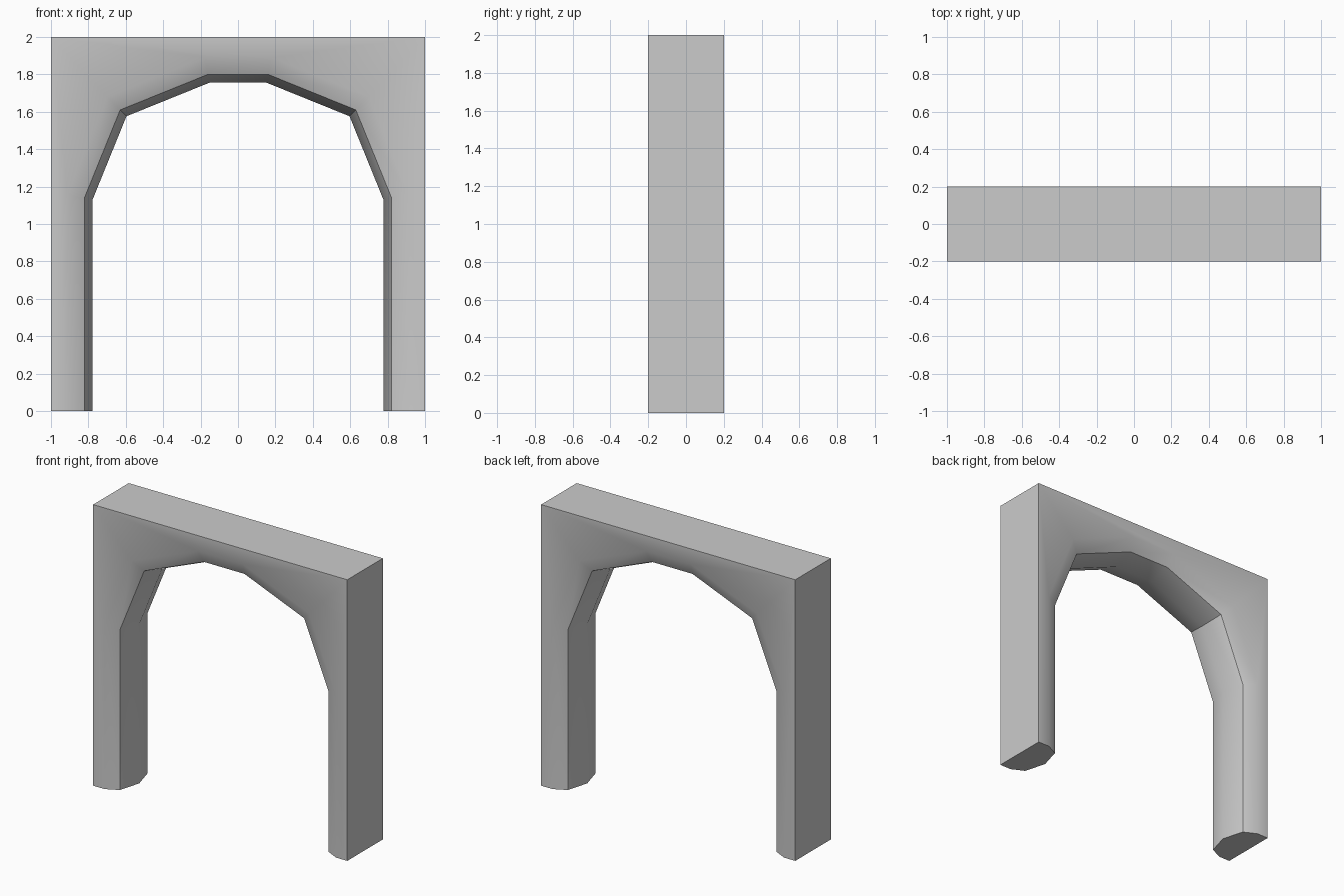
import bpy, bmesh, math
from mathutils import Vector

if "Cube" in bpy.data.objects:
    bpy.data.objects.remove(bpy.data.objects["Cube"])

# Edge line of the opening, from the right foot over the top to the left foot
half = [(0.821, 0), (0.821, 1.14), (0.63, 1.61), (0.16, 1.80)]
path = [Vector(p) for p in half] + [Vector((-x, z)) for x, z in reversed(half)]

# Rounded section of the opening: (outward offset, depth)
section = [(0.09, -0.2), (0.0, -0.155), (-0.044, 0.0), (0.0, 0.155), (0.09, 0.2)]


def offset_path(d):
    """Mitred outward offset of the opening line."""
    normals = []
    for a, b in zip(path, path[1:]):
        t = (b - a).normalized()
        normals.append(Vector((t.y, -t.x)))
    result = []
    for i, p in enumerate(path):
        n0 = normals[max(i - 1, 0)]
        n1 = normals[min(i, len(normals) - 1)]
        m = (n0 + n1).normalized()
        result.append(p + m * (d / m.dot(n0)))
    return result


bm = bmesh.new()

# Rounded inner surface of the opening
rings = [[bm.verts.new((p.x, y, p.y)) for p in offset_path(d)] for d, y in section]
for r0, r1 in zip(rings, rings[1:]):
    for i in range(len(path) - 1):
        bm.faces.new((r0[i], r0[i + 1], r1[i + 1], r1[i]))

# Front and back walls
outline = [(-1, 0), (-1, 2), (1, 2), (1, 0)]
front = [bm.verts.new((x, -0.2, z)) for x, z in outline]
back = [bm.verts.new((x, 0.2, z)) for x, z in outline]
bm.faces.new(rings[0] + front)
bm.faces.new(rings[-1] + back)

# Outer sides and top
for i in range(3):
    bm.faces.new((front[i], front[i + 1], back[i + 1], back[i]))

# Undersides of the two legs
for end, k in ((0, 3), (-1, 0)):
    bm.faces.new([r[end] for r in rings] + [back[k], front[k]])

bmesh.ops.recalc_face_normals(bm, faces=bm.faces[:])
mesh = bpy.data.meshes.new("archway")
bm.to_mesh(mesh)
bm.free()
archway = bpy.data.objects.new("archway", mesh)
bpy.context.collection.objects.link(archway)

# Smooth the rounded rim, keep the strong corners sharp
bpy.context.view_layer.objects.active = archway
archway.select_set(True)
bpy.ops.object.shade_smooth_by_angle(angle=math.radians(35))
